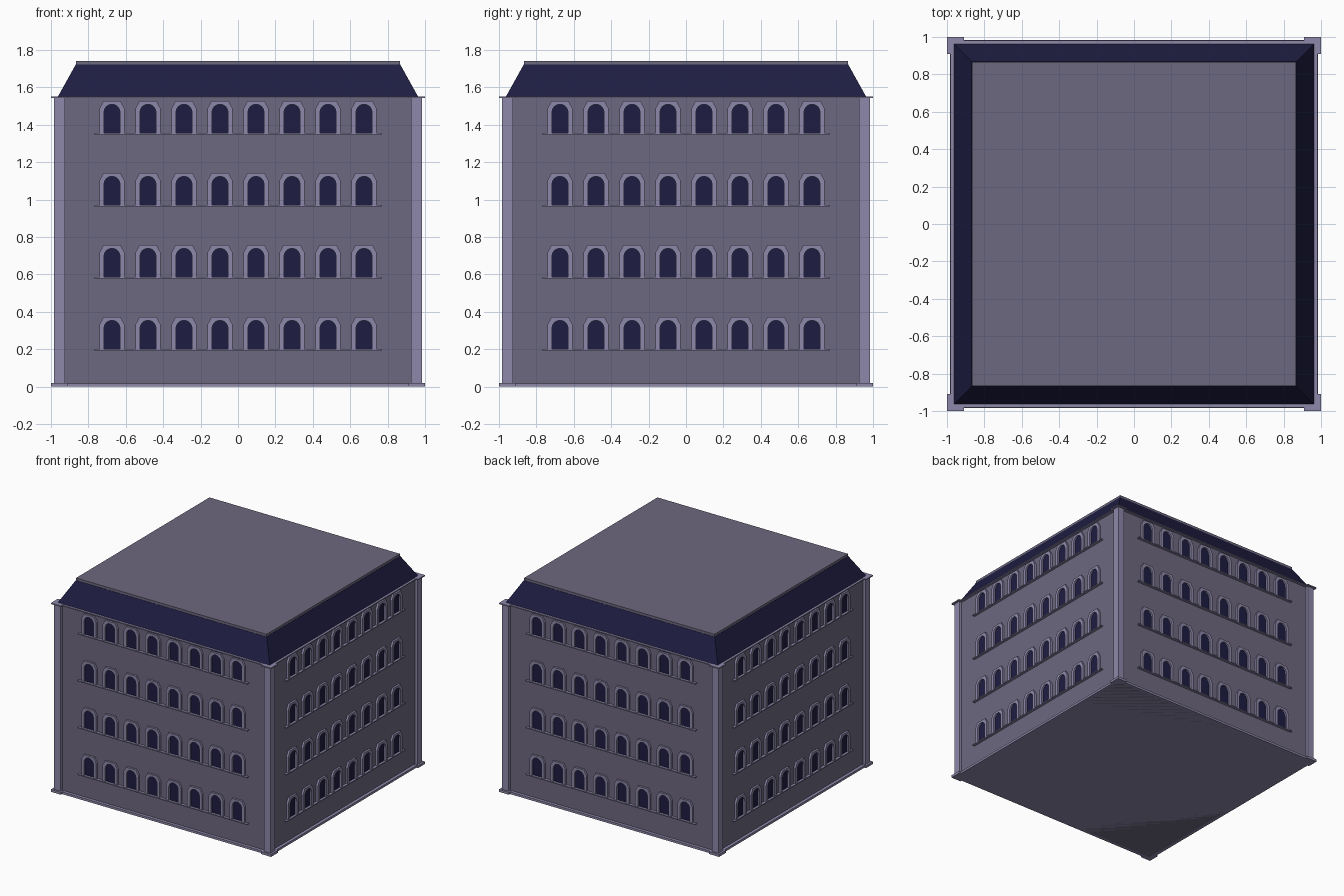
import bpy, bmesh, math
from mathutils import Matrix

if "Cube" in bpy.data.objects:
    bpy.data.objects.remove(bpy.data.objects["Cube"])


def material(name, rgb):
    m = bpy.data.materials.new(name)
    m.diffuse_color = (*rgb, 1)
    m.use_nodes = True
    m.node_tree.nodes["Principled BSDF"].inputs["Base Color"].default_value = m.diffuse_color
    return m


WALL = material("wall_grey", (0.155, 0.14, 0.215))
TRIM = material("trim_lavender", (0.27, 0.245, 0.40))
NAVY = material("navy", (0.013, 0.012, 0.054))


def finish(name, bm, mat):
    bmesh.ops.recalc_face_normals(bm, faces=bm.faces)
    me = bpy.data.meshes.new(name)
    bm.to_mesh(me)
    bm.free()
    me.materials.append(mat)
    ob = bpy.data.objects.new(name, me)
    bpy.context.collection.objects.link(ob)
    return ob


def add_box(bm, x0, x1, y0, y1, z0, z1):
    v = bmesh.ops.create_cube(bm, size=1)["verts"]
    m = (Matrix.Translation(((x0 + x1) / 2, (y0 + y1) / 2, (z0 + z1) / 2))
         @ Matrix.Diagonal((x1 - x0, y1 - y0, z1 - z0, 1)))
    bmesh.ops.transform(bm, matrix=m, verts=v)
    return v


def box_object(name, half, z0, z1, mat, top_half=None):
    bm = bmesh.new()
    for v in add_box(bm, -half, half, -half, half, z0, z1):
        if top_half and v.co.z > (z0 + z1) / 2:
            v.co.x *= top_half / half
            v.co.y *= top_half / half
    return finish(name, bm, mat)


def four_sides(bm):
    """Repeat the front-side geometry around z."""
    src = list(bm.verts) + list(bm.edges) + list(bm.faces)
    for k in (1, 2, 3):
        new = bmesh.ops.duplicate(bm, geom=src)["geom"]
        verts = [g for g in new if isinstance(g, bmesh.types.BMVert)]
        bmesh.ops.rotate(bm, verts=verts, cent=(0, 0, 0),
                         matrix=Matrix.Rotation(k * math.pi / 2, 3, 'Z'))


FACE = 0.96
FLOORS = [0.2 + 0.385 * i for i in range(4)]
COLUMNS = [0.1925 * (i - 3.5) for i in range(8)]

# Main masses
box_object("walls", FACE, 0, 1.548, WALL)
box_object("plinth", 0.985, 0, 0.018, TRIM)
box_object("cornice", 0.982, 1.543, 1.551, TRIM)
box_object("mansard_roof", 0.963, 1.551, 1.722, NAVY, top_half=0.868)
box_object("roof_slab", 0.866, 1.72, 1.742, WALL)

# Corner pilasters with base and cap blocks
bm = bmesh.new()
add_box(bm, 0.925, 0.984, -0.984, -0.925, 0, 1.548)
add_box(bm, 0.91, 1.0, -1.0, -0.91, 0, 0.02)
add_box(bm, 0.91, 1.0, -1.0, -0.91, 1.543, 1.552)
four_sides(bm)
finish("corner_pilasters", bm, TRIM)

# Sill courses under each row of windows
bm = bmesh.new()
for z in FLOORS:
    add_box(bm, -0.77, 0.77, -0.982, -FACE + 0.01, z - 0.007, z + 0.001)
four_sides(bm)
finish("window_sills", bm, TRIM)

# Window profiles: round-headed opening inside a chamfered surround
arch = [(0.043, 0)] + [(0.043 * math.cos(a), 0.112 + 0.043 * math.sin(a))
                       for a in (i * math.pi / 8 for i in range(9))] + [(-0.043, 0)]
half = [(0.067, 0), (0.067, 0.112), (0.067, 0.132), (0.056, 0.152), (0.045, 0.172)]
surround = half + [(0, 0.172)] + [(-x, z) for x, z in reversed(half)]

frames, panes = bmesh.new(), bmesh.new()
for zf in FLOORS:
    for xc in COLUMNS:
        def loop(bm, pts, y):
            return [bm.verts.new((xc + x, y, zf + z)) for x, z in pts]
        fo, fi = loop(frames, surround, -0.976), loop(frames, arch, -0.976)
        bo, bi = loop(frames, surround, -FACE + 0.005), loop(frames, arch, -FACE + 0.005)
        for a, b in ((fo, fi), (bo, fo), (fi, bi), (bi, bo)):
            for i in range(len(a) - 1):
                frames.faces.new((a[i], a[i + 1], b[i + 1], b[i]))
        for i in (0, -1):
            frames.faces.new((fo[i], fi[i], bi[i], bo[i]))
        # Dark pane just proud of the wall
        front, back = loop(panes, arch, -FACE - 0.002), loop(panes, arch, -FACE + 0.005)
        panes.faces.new(front)
        panes.faces.new(back[::-1])
        for i in range(len(front)):
            j = (i + 1) % len(front)
            panes.faces.new((front[i], front[j], back[j], back[i]))
four_sides(frames)
four_sides(panes)
finish("window_surrounds", frames, TRIM)
finish("window_panes", panes, NAVY)
